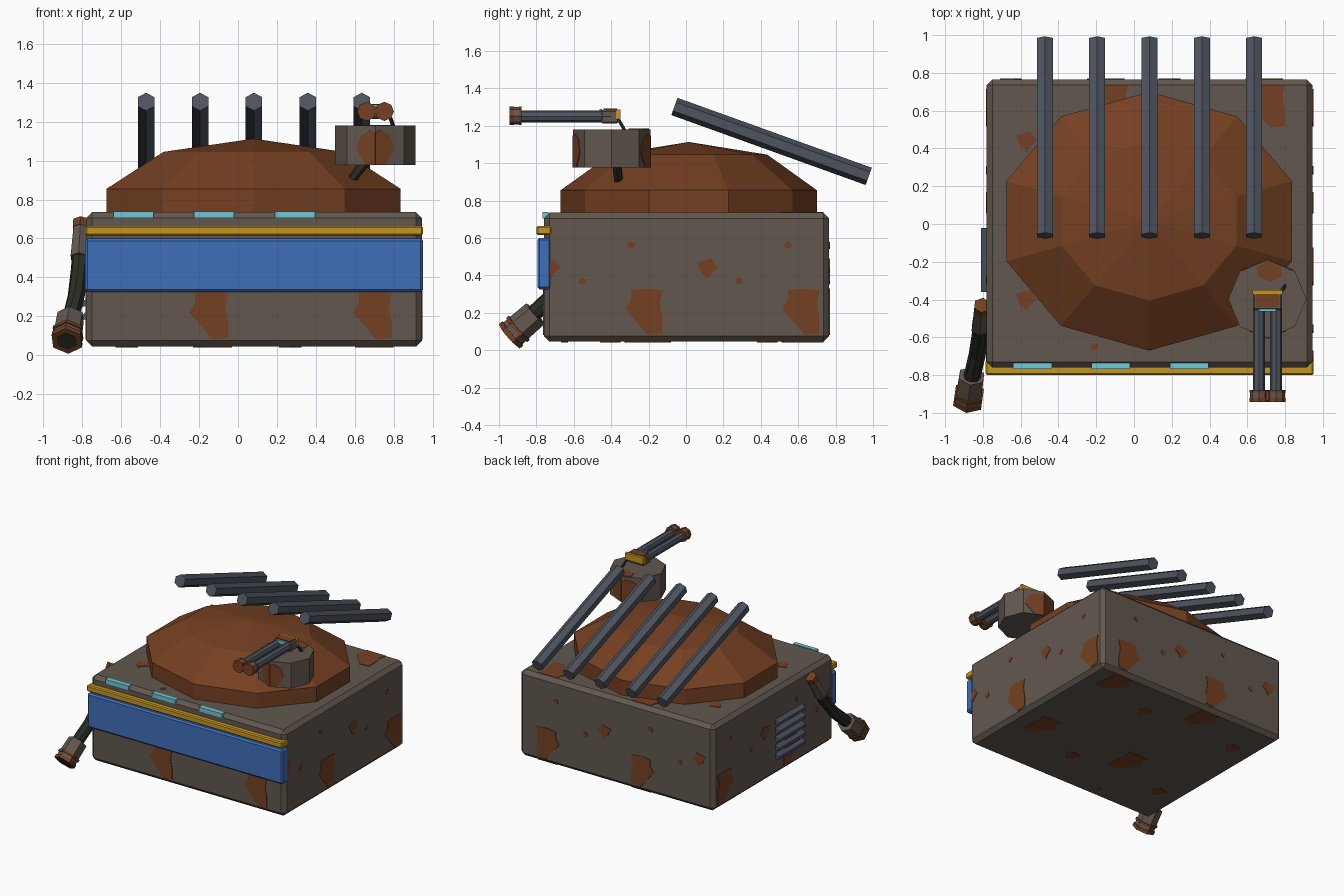
import bpy, bmesh
from math import sin, cos, tau, pi
from mathutils import Vector as V

if "Cube" in bpy.data.objects:
    bpy.data.objects.remove(bpy.data.objects["Cube"])


def material(name, r, g, b):
    m = bpy.data.materials.new(name)
    lin = [((c / 255 + .055) / 1.055) ** 2.4 for c in (r, g, b)] + [1]
    m.diffuse_color = lin
    m.use_nodes = True
    m.node_tree.nodes["Principled BSDF"].inputs["Base Color"].default_value = lin
    return m


HULL = material("dull grey brown", 98, 88, 79)
RUST = material("rust", 117, 64, 34)
STEEL = material("blue grey steel", 78, 84, 95)
DARK = material("dark rubber", 42, 45, 36)
BLUE = material("panel blue", 62, 110, 186)
YELLOW = material("hazard yellow", 196, 149, 33)
CYAN = material("light cyan", 110, 200, 215)


def finish(name, bm, mat, bevel=0):
    bmesh.ops.remove_doubles(bm, verts=bm.verts, dist=1e-5)
    bmesh.ops.recalc_face_normals(bm, faces=bm.faces)
    me = bpy.data.meshes.new(name)
    bm.to_mesh(me)
    bm.free()
    me.materials.append(mat)
    ob = bpy.data.objects.new(name, me)
    bpy.context.collection.objects.link(ob)
    if bevel:
        mod = ob.modifiers.new("edge", "BEVEL")
        mod.width, mod.segments = bevel, 1
    return ob


def box(name, lo, hi, mat, bevel=0):
    lo, hi = V(lo), V(hi)
    bm = bmesh.new()
    bmesh.ops.create_cube(bm, size=1)
    for v in bm.verts:
        v.co = (lo + hi) / 2 + v.co * (hi - lo)
    return finish(name, bm, mat, bevel)


def tube(name, path, radii, sides, mat, widen=1):
    """Loft rings of the given radii along a path, capped at both ends."""
    path = [V(p) for p in path]
    bm, rings = bmesh.new(), []
    for i, (p, r) in enumerate(zip(path, radii)):
        t = (path[min(i + 1, len(path) - 1)] - path[max(i - 1, 0)]).normalized()
        side = t.cross(V((0, 1, 0)) if abs(t.z) > .95 else V((0, 0, 1))).normalized()
        up = side.cross(t)
        ring = []
        for k in range(sides):
            o = (up * cos(tau * k / sides) + side * sin(tau * k / sides)) * r
            ring.append(bm.verts.new(p + V((o.x * widen, o.y, o.z))))
        rings.append(ring)
    for a, b in zip(rings, rings[1:]):
        for k in range(sides):
            j = (k + 1) % sides
            bm.faces.new((a[k], a[j], b[j], b[k]))
    bm.faces.new(rings[0])
    bm.faces.new(rings[-1])
    return finish(name, bm, mat)


def plate(name, points, normal, mat, thick=.004):
    """Thin polygon raised along its normal."""
    bm = bmesh.new()
    face = bm.faces.new([bm.verts.new(p) for p in points])
    out = bmesh.ops.extrude_face_region(bm, geom=[face])["geom"]
    for v in out:
        if isinstance(v, bmesh.types.BMVert):
            v.co += V(normal) * thick
    return finish(name, bm, mat)


# Hull
LO, HI = V((-.78, -.76, .045)), V((.945, .765, .735))
box("hull", LO, HI, HULL, .03)

# Rust patches repeat in a regular tile on every hull face
BIG = [(-.08, .12), (0, .13), (.09, .12), (.075, .05), (.09, -.03), (.09, -.11),
       (.01, -.12), (-.04, -.06), (-.11, .02), (-.08, .07)]
MED = [(-.05, .03), (.03, .05), (.065, 0), (.03, -.03), (.015, -.06), (-.02, -.03)]
DOT = [(.022 * cos(k), .02 * sin(k)) for k in range(6)]
TILE = .84


def patch(shape, u, v, axis, top):
    a, b = [i for i in range(3) if i != axis]
    pts = []
    for du, dv in shape:
        p = V((0, 0, 0))
        p[a] = min(max(u + du, LO[a] + .03), HI[a] - .03)
        p[b] = min(max(v + dv, LO[b] + .03), HI[b] - .03)
        p[axis] = HI[axis] if top else LO[axis]
        if all((p - q).length > .001 for q in pts):
            pts.append(p)
    if len(pts) < 4 or max(p[a] for p in pts) - min(p[a] for p in pts) < .02:
        return
    n = V((0, 0, 0))
    n[axis] = 1 if top else -1
    plate("hull_rust_patch", pts, n, RUST)


for top in (False, True):
    for axis, u0 in ((0, -.215), (1, -.14)):
        for k in (-1, 0, 1):
            u = u0 + k * TILE
            for shape, du, v in ((BIG, 0, .2), (MED, .32, .44), (DOT, -.08, .56), (DOT, -.34, .37)):
                if LO[1 - axis] < u + du < HI[1 - axis] + .02:
                    patch(shape, u + du, v, axis, top)
    for u in (-.12, .71):
        for v in (-.21, .63):
            if not top or v > 0:
                patch(BIG, u, v, 2, top)
    for u in (-.58, .26):
        for v in (-.4, .44):
            if not top or u < 0:
                patch(MED, u, v, 2, top)
    patch(DOT, -.21, -.65, 2, top)

# Faceted dome
tube("dome", [(.08, .015, z) for z in (.72, .855, 1.045, 1.113)],
     (.685, .685, .42, 0), 10, RUST, 1.16)

# Row of slanted rods
for i in range(5):
    x = -.472 + i * .277
    tube("slanted_rod", [(x, -.062, 1.303), (x, .977, .929)], (.049, .049), 6, STEEL)

# Front panel, bar and lights
box("front_panel", (-.785, -.795, .325), (.95, -.72, .6), BLUE, .012)
box("front_bar", (-.785, -.8, .615), (.95, -.72, .665), YELLOW, .008)
for i in range(3):
    x = -.64 + i * .415
    box("front_light", (x, -.768, .705), (x + .205, -.735, .738), CYAN)

# Turret drum with rust wrapped over its front and back corners
TX, TY, R = .706, -.397, .207
tube("turret_drum", [(TX, TY, .977), (TX, TY, 1.18)], (R, R), 8, HULL)
for way in (-1, 1):
    for side in (-1, 1):
        wide = .095 if way < 0 else .135
        outline = [(0, 0), (.5, 0), (.7, .03), (1, .08), (.8, .15), (.3, .18), (0, .17)]
        pts = [(TX + side * wide * u, TY + way * (R - .414 * wide * u), .977 + v) for u, v in outline]
        plate("drum_rust_patch", pts, (side * sin(pi / 8), way * cos(pi / 8), 0), RUST)
plate("drum_top_rust", [(TX + u, TY + v, 1.18) for u, v in
      ((-.06, .17), (0, .2), (.07, .17), (.08, .12), (.02, .09), (-.05, .12))], (0, 0, 1), RUST)

# Twin gun
for x in (.661, .752):
    tube("gun_barrel", [(x, -.4, 1.25), (x, -.9, 1.25)], (.032, .032), 8, STEEL)
    tube("gun_muzzle", [(x, -.885, 1.253), (x, -.925, 1.253)], (.047, .047), 8, HULL)
    tube("muzzle_rim", [(x, -.92, 1.253), (x, -.943, 1.253)], (.049, .049), 8, RUST)
    tube("muzzle_collar", [(x, -.88, 1.253), (x, -.893, 1.253)], (.049, .049), 8, RUST)
box("muzzle_bridge", (.66, -.935, 1.225), (.752, -.885, 1.278), RUST)
box("gun_receiver", (.63, -.455, 1.213), (.783, -.36, 1.285), HULL, .008)
box("receiver_top_plate", (.645, -.44, 1.28), (.768, -.37, 1.291), RUST)
box("receiver_band", (.627, -.373, 1.235), (.786, -.35, 1.288), YELLOW)
box("receiver_light", (.665, -.462, 1.265), (.748, -.45, 1.289), CYAN)

# Feed hose above and below the drum
tube("upper_hose", [(.775, -.36, 1.23), (.785, -.35, 1.215), (.8, -.325, 1.17)], (.01, .01, .01), 6, DARK)
tube("lower_hose", [(.66, -.37, 1.0), (.62, -.365, .95), (.585, -.36, .905)], (.026, .026, .024), 6, DARK)

# Side exhaust pipe with a flared outlet
tube("exhaust_joint", [(-.805, -.44, .675), (-.815, -.55, .5)], (.042, .05), 6, HULL)
tube("joint_rim", [(-.804, -.43, .69), (-.807, -.455, .65)], (.046, .046), 6, RUST)
tube("exhaust_hose", [(-.81, -.5, .58), (-.815, -.58, .45), (-.83, -.69, .31), (-.862, -.83, .18)],
     (.04, .043, .045, .045), 8, DARK)
A, B = V((-.86, -.805, .195)), V((-.88, -.945, .073))
at = lambda t: A.lerp(B, t)
tube("exhaust_outlet", [at(0), at(.95)], (.074, .078), 6, HULL)
for lo, hi in ((.62, .72), (.86, 1)):
    tube("outlet_rim", [at(lo), at(hi)], (.086, .086), 6, RUST)
tube("outlet_grille", [at(.98), at(1.02)], (.055, .055), 6, DARK)

# Side vent slats
for i in range(5):
    z = .2 + i * .068
    slat = [(-.77, z - .012), (-.81, z - .022), (-.81, z), (-.77, z + .03)]
    plate("vent_slat", [(x, -.36, h) for x, h in slat], (0, 1, 0), STEEL, .34)
